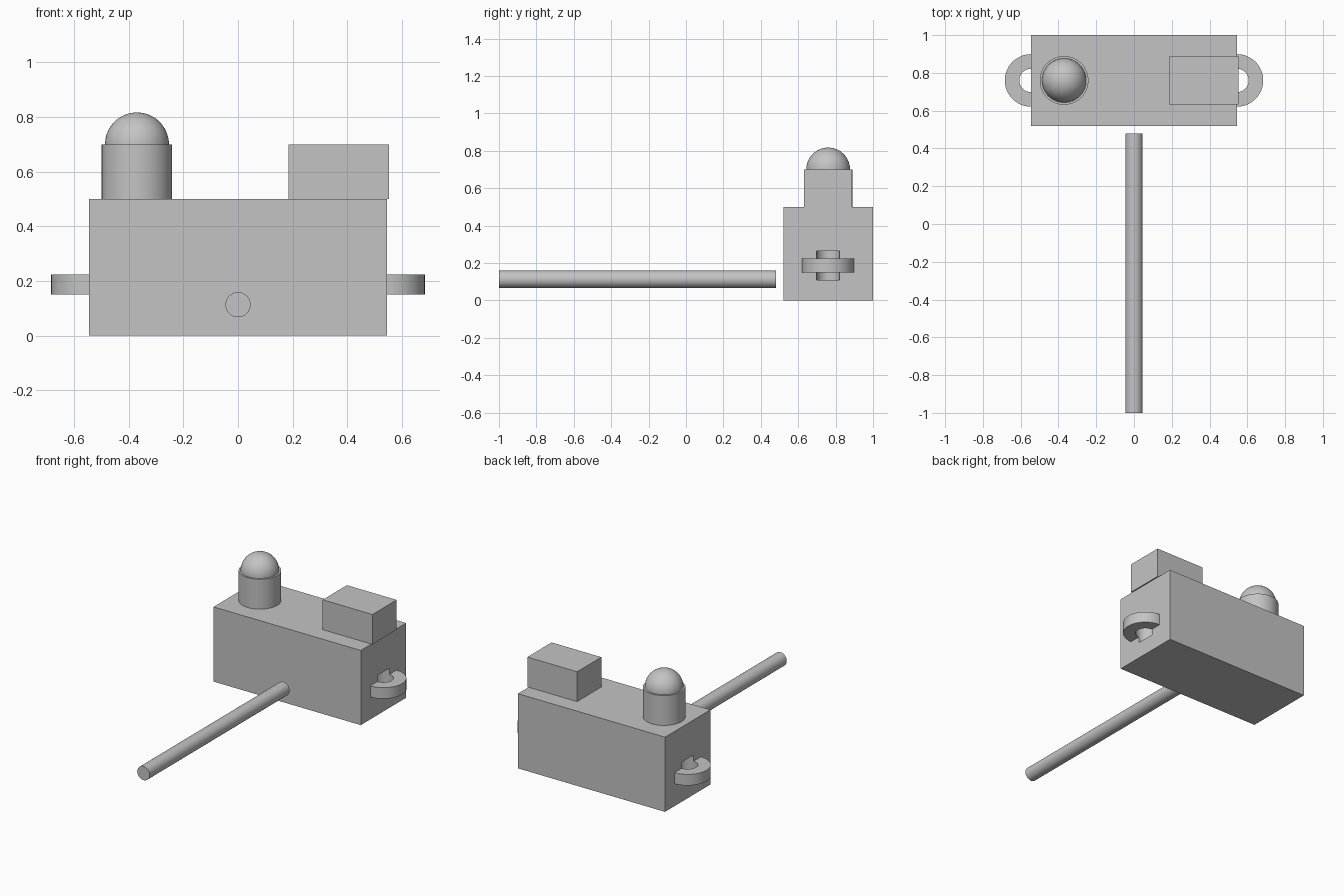
import bpy
import bmesh
import math
from mathutils import Matrix, Vector

default = bpy.data.objects.get("Cube")
if default:
    bpy.data.objects.remove(default, do_unlink=True)

# One plain grey for everything
grey = bpy.data.materials.new("plain grey")
grey.use_nodes = True
colour = (0.55, 0.55, 0.55, 1.0)
grey.diffuse_color = colour
grey.node_tree.nodes["Principled BSDF"].inputs["Base Color"].default_value = colour

SEGMENTS = 64
MID_Y = 0.76        # depth centre line of the housing
HALF_X = 0.545      # half width of the housing


def finish(name, bm, smooth=False):
    """Turn a bmesh into a named grey object."""
    mesh = bpy.data.meshes.new(name)
    bmesh.ops.recalc_face_normals(bm, faces=bm.faces[:])
    bm.to_mesh(mesh)
    bm.free()
    mesh.materials.append(grey)
    obj = bpy.data.objects.new(name, mesh)
    bpy.context.collection.objects.link(obj)
    if smooth:
        smooth_round(obj)
    return obj


def activate(obj):
    bpy.ops.object.select_all(action='DESELECT')
    obj.select_set(True)
    bpy.context.view_layer.objects.active = obj


def smooth_round(obj):
    activate(obj)
    bpy.ops.object.shade_smooth_by_angle(angle=math.radians(30))


def box(name, centre, size):
    bm = bmesh.new()
    bmesh.ops.create_cube(bm, size=1)
    bmesh.ops.scale(bm, vec=size, verts=bm.verts)
    bmesh.ops.translate(bm, vec=centre, verts=bm.verts)
    return finish(name, bm)


def cylinder(name, start, end, radius, smooth=True):
    start, end = Vector(start), Vector(end)
    axis = end - start
    turn = axis.to_track_quat('Z', 'Y').to_matrix().to_4x4()
    bm = bmesh.new()
    bmesh.ops.create_cone(bm, cap_ends=True, segments=SEGMENTS, radius1=radius,
                          radius2=radius, depth=axis.length,
                          matrix=Matrix.Translation((start + end) / 2) @ turn)
    return finish(name, bm, smooth)


def combine(target, tool, operation):
    """Apply a boolean and remove its helper."""
    mod = target.modifiers.new(operation.lower(), 'BOOLEAN')
    mod.operation = operation
    mod.solver = 'EXACT'
    mod.object = tool
    activate(target)
    bpy.ops.object.modifier_apply(modifier=mod.name)
    bpy.data.objects.remove(tool, do_unlink=True)


# Housing with a rounded lug on each side; the lug holes bite into the side walls
housing = box("housing", (0, MID_Y, 0.25), (2 * HALF_X, 0.48, 0.5))
for side in (-1, 1):
    x = side * HALF_X
    lug = cylinder("lug", (x, MID_Y, 0.15), (x, MID_Y, 0.224), 0.139, False)
    combine(housing, lug, 'UNION')
    hole = cylinder("lug_hole", (x, MID_Y, 0.11), (x, MID_Y, 0.265), 0.062, False)
    hole.hide_render = True
    combine(housing, hole, 'DIFFERENCE')
smooth_round(housing)

# Block on the top left, slightly overhanging the side
box("top_block", (0.369, MID_Y, 0.6), (0.368, 0.256, 0.2))

# Round post with a dome
POST_X = -0.37
cylinder("post", (POST_X, MID_Y, 0.5), (POST_X, MID_Y, 0.7), 0.129)

bm = bmesh.new()
bmesh.ops.create_uvsphere(bm, u_segments=SEGMENTS, v_segments=32, radius=0.117)
cut = bmesh.ops.bisect_plane(bm, geom=bm.verts[:] + bm.edges[:] + bm.faces[:],
                             plane_co=(0, 0, 0), plane_no=(0, 0, 1),
                             clear_inner=True)
bmesh.ops.translate(bm, vec=(POST_X, MID_Y, 0.7), verts=bm.verts)
finish("dome", bm, True)

# Long rod in front, held just clear of the housing
cylinder("rod", (0, -1, 0.113), (0, 0.48, 0.113), 0.046)
